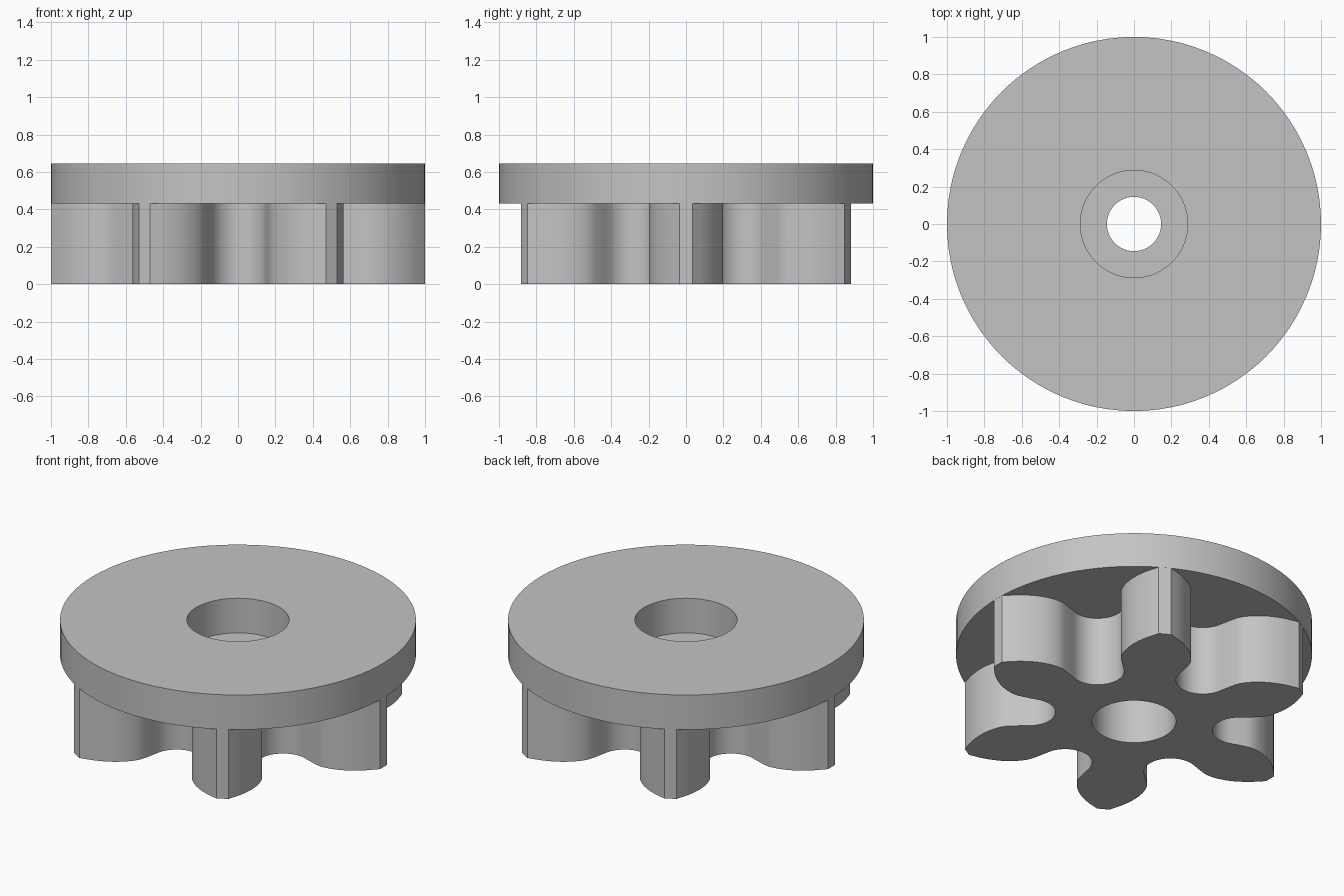
import bpy, bmesh, math
from mathutils import Vector, Matrix

cube = bpy.data.objects.get("Cube")
if cube:
    bpy.data.objects.remove(cube, do_unlink=True)

TEETH = 6
SEG = 96
GEAR_TOP, TOP = 0.43, 0.645
BORE, NECK, COUNTERBORE = 0.236, 0.145, 0.287

grey = bpy.data.materials.new("light grey")
grey.use_nodes = True
grey.diffuse_color = (0.55, 0.55, 0.55, 1)
grey.node_tree.nodes["Principled BSDF"].inputs["Base Color"].default_value = grey.diffuse_color


def finish(bm, name):
    bmesh.ops.recalc_face_normals(bm, faces=bm.faces)
    mesh = bpy.data.meshes.new(name)
    bm.to_mesh(mesh)
    bm.free()
    mesh.materials.append(grey)
    obj = bpy.data.objects.new(name, mesh)
    bpy.context.collection.objects.link(obj)
    bpy.ops.object.select_all(action="DESELECT")
    obj.select_set(True)
    bpy.context.view_layer.objects.active = obj
    bpy.ops.object.shade_smooth_by_angle(angle=math.radians(30))
    return obj


def smooth_path(pts, steps=4):
    """Catmull-Rom curve through the points."""
    ext = [2 * pts[0] - pts[1]] + pts + [2 * pts[-1] - pts[-2]]
    out = []
    for a, b, c, d in zip(ext, ext[1:], ext[2:], ext[3:]):
        for i in range(steps):
            t = i / steps
            out.append(0.5 * (2 * b + (c - a) * t + (2 * a - 5 * b + 4 * c - d) * t ** 2
                              + (3 * b - a - 3 * c + d) * t ** 3))
    return out


def tooth_outline():
    """One tooth along +x, from valley middle to valley middle."""
    flank = smooth_path([Vector(p) for p in (
        (0.999, 0.035), (0.93, 0.105), (0.85, 0.16), (0.77, 0.19),
        (0.70, 0.197), (0.63, 0.179), (0.575, 0.16))])
    # rounded valley between two teeth
    centre, radius = Vector((0.52, 0.30)), 0.15
    for i in range(11):
        a = math.radians(-68.6 - 81.4 * i / 10)
        flank.append(centre + radius * Vector((math.cos(a), math.sin(a))))
    mirrored = [Vector((p.x, -p.y)) for p in reversed(flank)]
    return mirrored + flank[:-1]


# toothed rotor with a central bore
bm = bmesh.new()
outline = []
for k in range(TEETH):
    turn = Matrix.Rotation(k * math.tau / TEETH, 2)
    outline += [turn @ p for p in tooth_outline()]
bore = [Vector((BORE * math.cos(math.tau * i / SEG), BORE * math.sin(math.tau * i / SEG)))
        for i in range(SEG)]
edges = []
for loop in (outline, bore):
    low = [bm.verts.new((p.x, p.y, 0)) for p in loop]
    edges += [bm.edges.new((low[i - 1], low[i])) for i in range(len(low))]
bmesh.ops.triangle_fill(bm, edges=edges, use_beauty=True, normal=(0, 0, -1))
walls = bmesh.ops.extrude_edge_only(bm, edges=edges)
bmesh.ops.translate(bm, vec=(0, 0, GEAR_TOP),
                    verts=[v for v in walls["geom"] if isinstance(v, bmesh.types.BMVert)])
finish(bm, "toothed_rotor")

# round plate with counterbore and a narrow web in the bore
bm = bmesh.new()
profile = [(COUNTERBORE, TOP), (1, TOP), (1, GEAR_TOP), (BORE, GEAR_TOP),
           (BORE, 0.32), (NECK, 0.32), (NECK, GEAR_TOP), (COUNTERBORE, GEAR_TOP)]
verts = [bm.verts.new((r, 0, z)) for r, z in profile]
ring = [bm.edges.new((verts[i - 1], verts[i])) for i in range(len(verts))]
bmesh.ops.spin(bm, geom=verts + ring, cent=(0, 0, 0), axis=(0, 0, 1),
               angle=math.tau, steps=SEG, use_merge=True)
bmesh.ops.remove_doubles(bm, verts=bm.verts, dist=0.0001)
finish(bm, "top_plate")
